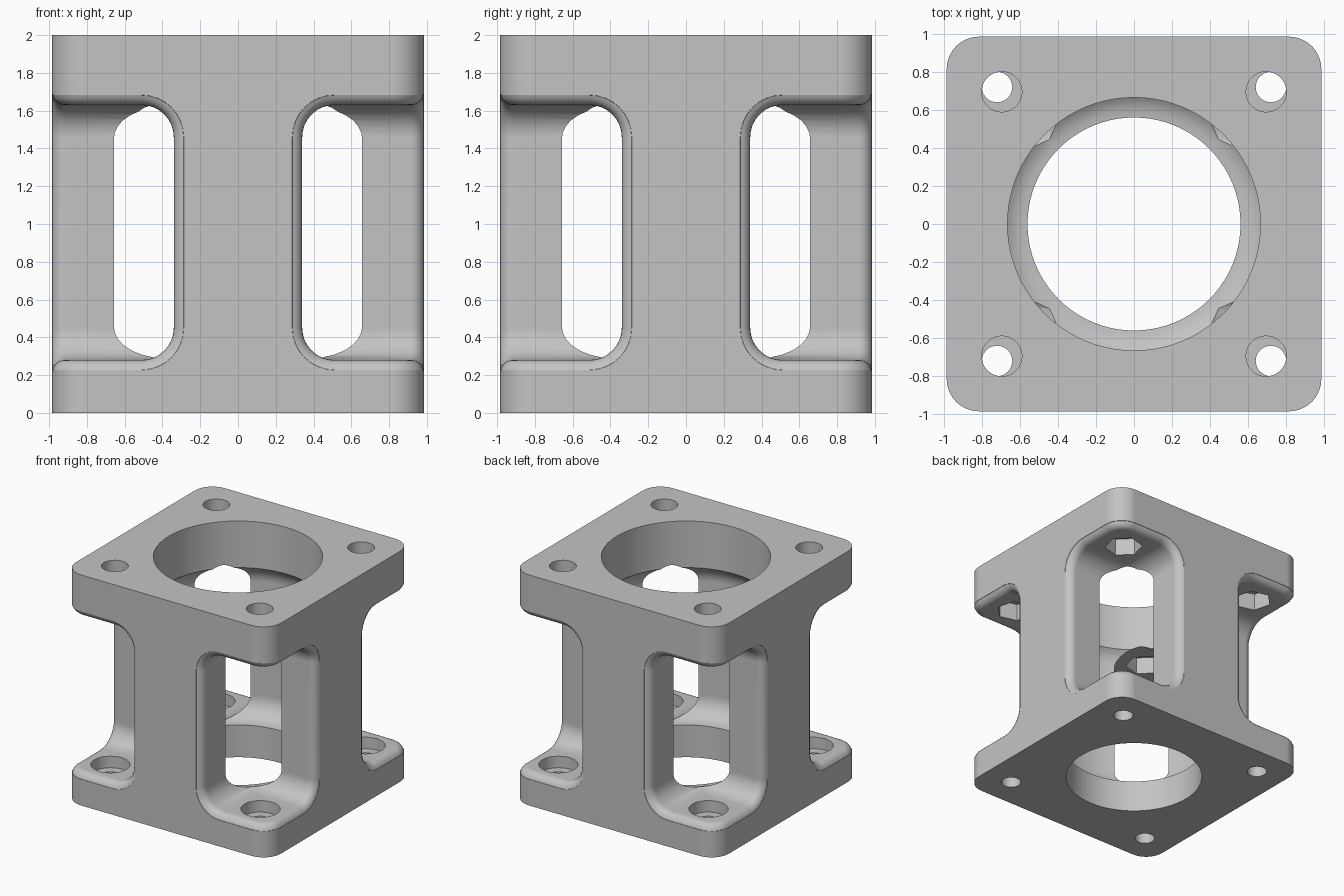
import bpy
import bmesh
from math import sin, cos, pi, radians
from mathutils import Vector, Matrix

cube = bpy.data.objects.get("Cube")
if cube:
    bpy.data.objects.remove(cube, do_unlink=True)

HALF, HEIGHT = 0.985, 2.0          # body half width and height
CORNER = 0.17                      # vertical corner radius
FLOOR, CEIL = 0.28, 1.63           # corner window limits
WALL, FILLET, ROUND = 0.34, 0.17, 0.07

grey = bpy.data.materials.new("light_grey_metal")
grey.use_nodes = True
colour = (0.55, 0.55, 0.55, 1)
grey.diffuse_color = colour
grey.node_tree.nodes["Principled BSDF"].inputs["Base Color"].default_value = colour


def loft(bm, rings, caps=False):
    """Join closed rings of points into a skin."""
    rows = [[bm.verts.new(p) for p in ring] for ring in rings]
    n = len(rows[0])
    for a, b in zip(rows, rows[1:]):
        for i in range(n):
            j = (i + 1) % n
            bm.faces.new((a[i], a[j], b[j], b[i]))
    if caps:
        bm.faces.new(rows[0])
        bm.faces.new(rows[-1])


def make(name, bm):
    bmesh.ops.remove_doubles(bm, verts=bm.verts, dist=1e-5)
    bmesh.ops.recalc_face_normals(bm, faces=bm.faces)
    mesh = bpy.data.meshes.new(name)
    bm.to_mesh(mesh)
    bm.free()
    obj = bpy.data.objects.new(name, mesh)
    bpy.context.scene.collection.objects.link(obj)
    return obj


def circle(r, z, x=0, segments=32, start=0):
    return [Vector((x + r * cos(start + 2 * pi * i / segments),
                    x + r * sin(start + 2 * pi * i / segments), z))
            for i in range(segments)]


def four_corners(rings, name, caps=True):
    """Repeat a skin at the four corners."""
    bm = bmesh.new()
    for k in range(4):
        turn = Matrix.Rotation(k * pi / 2, 3, 'Z')
        loft(bm, [[turn @ p for p in ring] for ring in rings], caps)
    return make(name, bm)


# Body: a square block with rounded vertical corners
outline = []
for k in range(4):
    turn = Matrix.Rotation(k * pi / 2, 3, 'Z')
    for i in range(11):
        a = pi / 2 * i / 10
        c = HALF - CORNER
        outline.append(turn @ Vector((c + CORNER * cos(a), c + CORNER * sin(a), 0)))
bm = bmesh.new()
loft(bm, [outline, [p + Vector((0, 0, HEIGHT)) for p in outline]], caps=True)
body = make("bracket_body", bm)
body.data.materials.append(grey)


# Corner window: each entry is edge point, direction away from opening, surface normal, inner point
def window_edge():
    quarter = []
    c, e = HALF - CORNER, WALL + FILLET
    for i in range(5):
        a = radians(45 + 45 * i / 4)
        quarter.append((Vector((c + CORNER * cos(a), c + CORNER * sin(a), FLOOR)),
                        Vector((0, 0, -1)), Vector((cos(a), sin(a), 0)),
                        Vector((e, e, FLOOR))))
    for i in range(9):
        b = pi / 2 * i / 8
        p = Vector((e - FILLET * sin(b), HALF, FLOOR + FILLET * (1 - cos(b))))
        quarter.append((p, Vector((-sin(b), 0, -cos(b))), Vector((0, 1, 0)),
                        Vector((p.x, p.x, p.z))))
    span = FLOOR + CEIL

    def flip(q):
        p, d, n, inner = q
        return (Vector((p.x, p.y, span - p.z)), Vector((d.x, d.y, -d.z)), n,
                Vector((inner.x, inner.y, span - inner.z)))

    half = quarter + [flip(q) for q in reversed(quarter)]
    other = [tuple(Vector((v.y, v.x, v.z)) for v in q) for q in reversed(half)]
    return half + other[1:-1]


edge = window_edge()
rings = [[q[3] for q in edge]]
for i in range(6):
    t = radians(15 * i)
    rings.append([p + d * ROUND * (1 - cos(t)) - n * ROUND * (1 - sin(t))
                  for p, d, n, _ in edge])
rings.append([p + d * ROUND * 0.97 + n * 0.03 for p, d, n, _ in edge])
rings.append([Vector((1.6, 1.6, (FLOOR + CEIL) / 2)) for _ in edge])
windows = four_corners(rings, "window_cutter", caps=False)

# Central bore with a wider rounded cavity between the end plates
steps = 8
profile = [(0.56, -0.1)]
for i in range(steps + 1):
    a = pi / 2 * i / steps
    profile.append((0.56 + 0.18 * sin(a), FLOOR + 0.18 * (1 - cos(a))))
for i in range(6):
    a = radians(54.3) * i / 5
    profile.append((0.56 + 0.18 * cos(a), CEIL - 0.18 + 0.18 * sin(a)))
profile.append((0.665, HEIGHT + 0.1))
bm = bmesh.new()
loft(bm, [circle(r, z, segments=80) for r, z in profile], caps=True)
bore = make("bore_cutter", bm)

# Bolt holes: counterbored below, plain with a hexagonal nut pocket above
lower = four_corners([circle(r, z, 0.72) for r, z in
                      ((0.08, -0.1), (0.08, 0.18), (0.155, 0.18), (0.155, 0.4))],
                     "counterbore_cutter")
upper = four_corners([circle(0.106, z, 0.695) for z in (1.5, 2.1)], "bolt_hole_cutter")
nuts = four_corners([circle(0.155, z, 0.695, 6, radians(15)) for z in (1.5, 1.78)],
                    "nut_pocket_cutter")

# Cut everything out of the body
bpy.context.view_layer.objects.active = body
for cutter in (windows, bore, lower, upper, nuts):
    cutter.hide_render = True
    mod = body.modifiers.new(cutter.name, 'BOOLEAN')
    mod.operation = 'DIFFERENCE'
    mod.solver = 'EXACT'
    mod.object = cutter
    bpy.ops.object.modifier_apply(modifier=mod.name)
    bpy.data.objects.remove(cutter, do_unlink=True)

# Smooth shading with crisp edges
for face in body.data.polygons:
    face.material_index = 0
for obj in bpy.context.selected_objects:
    obj.select_set(False)
body.select_set(True)
bpy.ops.object.shade_smooth_by_angle(angle=radians(30))
weighted = body.modifiers.new("even_normals", 'WEIGHTED_NORMAL')
weighted.keep_sharp = True
